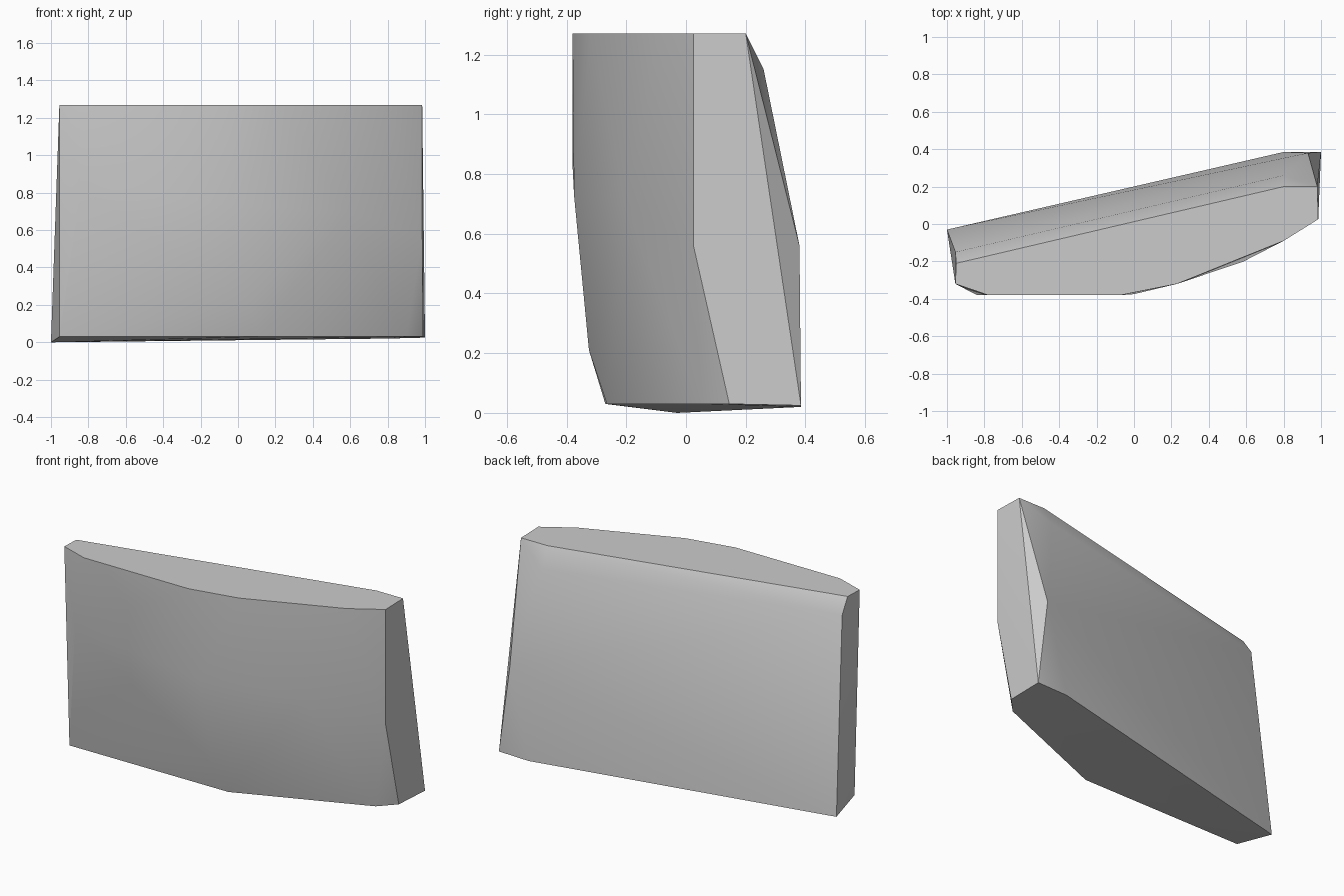
import bpy
import bmesh
from math import radians


def make_material(name, colour):
    material = bpy.data.materials.new(name)
    material.use_nodes = True
    material.diffuse_color = colour
    material.node_tree.nodes["Principled BSDF"].inputs["Base Color"].default_value = colour
    return material


def hull_block(name, outlines, single_points, material):
    """Wrap a convex solid around level outlines and extra bulge points."""
    mesh = bpy.data.meshes.new(name)
    block = bpy.data.objects.new(name, mesh)
    bpy.context.scene.collection.objects.link(block)
    bm = bmesh.new()
    for height, outline in outlines:
        for x, y in outline:
            bm.verts.new((x, y, height))
    for point in single_points:
        bm.verts.new(point)
    result = bmesh.ops.convex_hull(bm, input=bm.verts[:])
    leftovers = set(result["geom_interior"] + result["geom_unused"])
    loose = [item for item in leftovers if isinstance(item, bmesh.types.BMVert)]
    bmesh.ops.delete(bm, geom=loose, context="VERTS")
    bmesh.ops.dissolve_limit(bm, angle_limit=radians(1), verts=bm.verts[:], edges=bm.edges[:])
    bmesh.ops.recalc_face_normals(bm, faces=bm.faces[:])
    bm.to_mesh(mesh)
    bm.free()
    mesh.materials.append(material)
    return block


default_cube = bpy.data.objects.get("Cube")
if default_cube:
    bpy.data.objects.remove(default_cube, do_unlink=True)

# Flat top: straight back edge, curved front edge
top_outline = [
    (-.95, -.21), (.8, .2), (.98, .2), (.985, .025), (.8, -.09),
    (.23, -.32), (-.07, -.38), (-.78, -.38), (-.955, -.32),
]

# Front edge of the slightly tilted underside
base_front = [(-.955, -.27), (.12, -.265), (.9, .05), (.99, .145)]

# Back edge of the underside, and the bulges between base and top
base_back = [(-1, -.03, 0), (.8, .385, .02), (1, .385, .025)]
back_bevel = [(-.955, -.15, 1.18), (.8, .26, 1.15), (.93, .38, .56)]
front_bulge = [
    (-.84, -.38, .83), (0, -.375, .73), (.58, -.203, .7),
    (.05, -.325, .21), (.985, .025, .56),
]

grey = make_material("plain grey", (.6, .6, .6, 1))
slab = hull_block(
    "curved_slab",
    [(1.27, top_outline), (.03, base_front)],
    base_back + back_bevel + front_bulge,
    grey,
)

# Soft faces with crisp outer edges
bpy.ops.object.select_all(action="DESELECT")
slab.select_set(True)
bpy.context.view_layer.objects.active = slab
bpy.ops.object.shade_smooth_by_angle(angle=radians(30))
